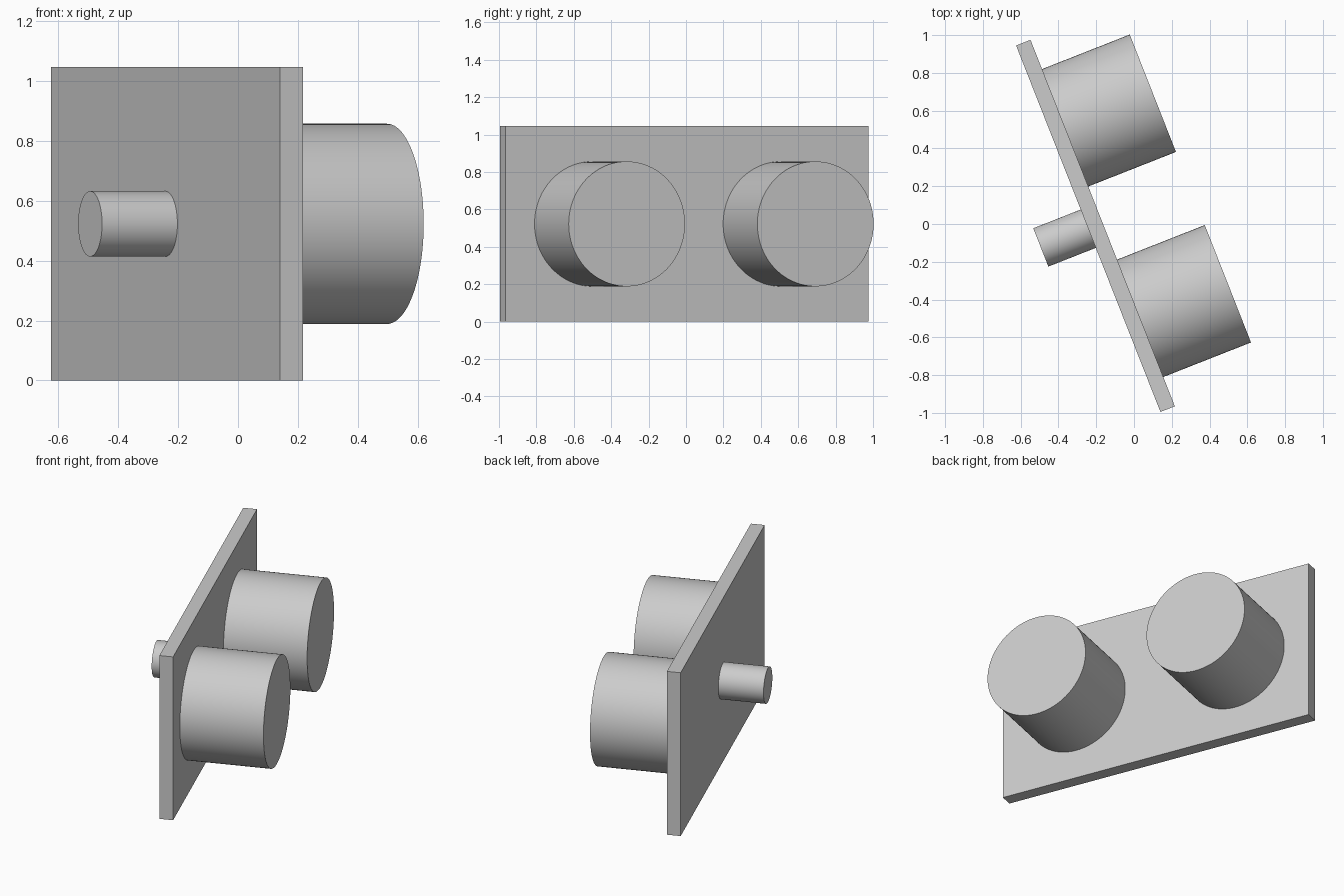
import bpy
from math import radians, pi
from mathutils import Matrix

cube = bpy.data.objects.get("Cube")
if cube:
    bpy.data.objects.remove(cube, do_unlink=True)

# Single grey material
grey = bpy.data.materials.new("light_grey")
grey.use_nodes = True
colour = (0.6, 0.6, 0.6, 1)
grey.diffuse_color = colour
grey.node_tree.nodes["Principled BSDF"].inputs["Base Color"].default_value = colour

# Plate frame: local x is the plate normal, local y runs along its length
HEIGHT, LENGTH, THICK = 1.045, 2.085, 0.082
MID = HEIGHT / 2
frame = Matrix.Translation((-0.204, -0.01, MID)) @ Matrix.Rotation(radians(21.5), 4, "Z")


def finish(name, local):
    obj = bpy.context.object
    obj.name = name
    obj.matrix_world = frame @ local
    obj.data.materials.append(grey)
    return obj


def peg(name, along, radius, start, end):
    """Cylinder standing on the plate along its normal."""
    bpy.ops.mesh.primitive_cylinder_add(vertices=96, radius=radius, depth=abs(end - start))
    local = Matrix.Translation(((start + end) / 2, along, 0)) @ Matrix.Rotation(pi / 2, 4, "Y")
    finish(name, local)
    bpy.ops.object.shade_smooth_by_angle(angle=radians(30))


# Upright plate
bpy.ops.mesh.primitive_cube_add(size=1)
plate = finish("plate", Matrix.Identity(4))
plate.data.transform(Matrix.Diagonal((THICK, LENGTH, HEIGHT, 1)))

# Two large drums on one face, one small peg on the other
face = THICK / 2
peg("front_drum", -0.542, 0.334, face, 0.54)
peg("rear_drum", 0.542, 0.334, face, 0.54)
peg("small_peg", 0, 0.109, -face, -0.311)
